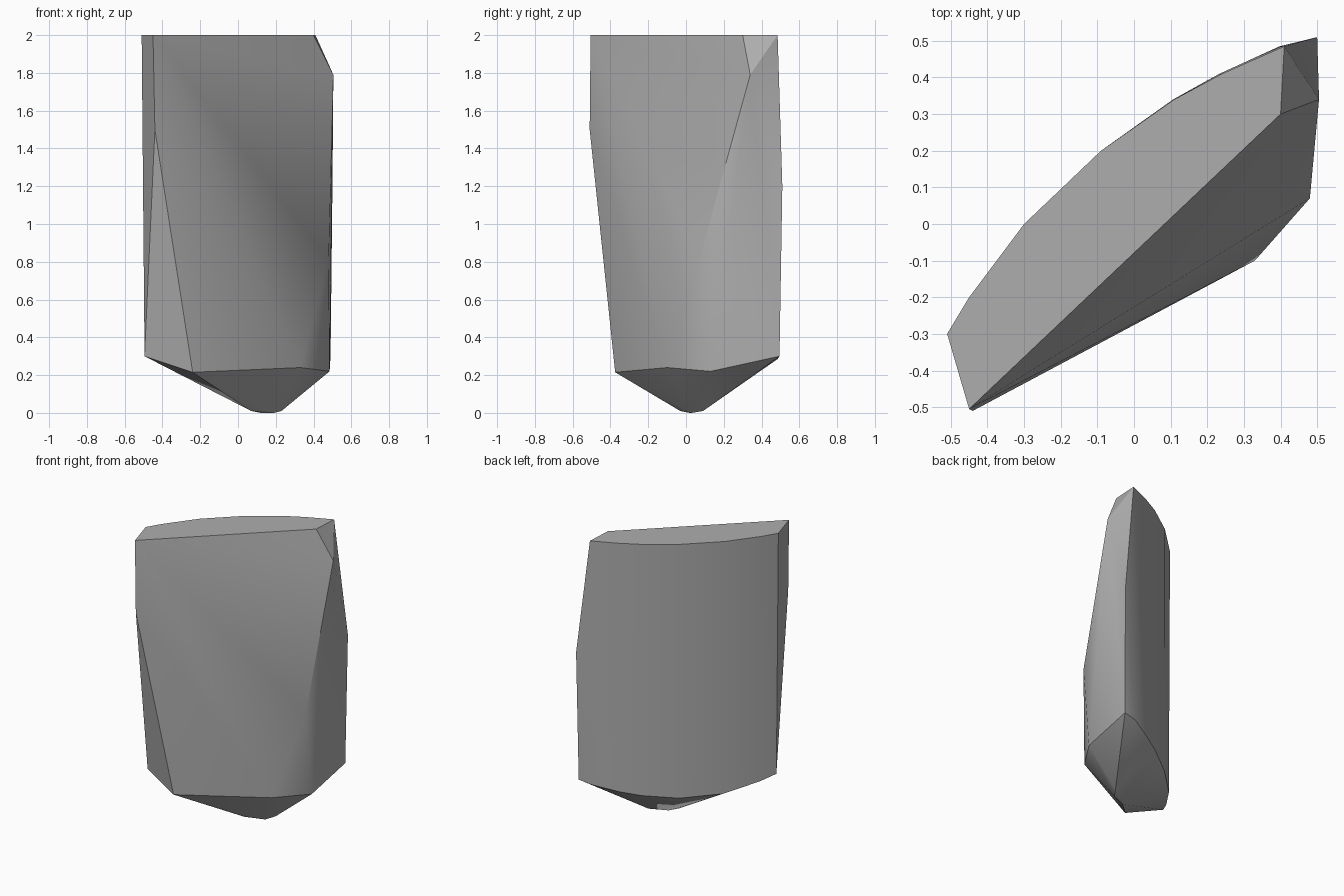
import bpy
import bmesh
import math

cube = bpy.data.objects.get("Cube")
if cube:
    bpy.data.objects.remove(cube, do_unlink=True)

# Curved back outline: x, y, bottom height
back = [(-.51, -.30, .30), (-.45, -.20, .27), (-.30, 0, .22), (-.09, .20, .21),
        (.11, .34, .23), (.24, .41, .25), (.41, .485, .285)]
points = [(x, y, 2) for x, y, z in back]
points += [(x * .97, y, z) for x, y, z in back]

# Chipped right edge
points += [(.40, .30, 2), (.505, .34, 1.79), (.50, .51, 1.2),
           (.49, .495, .30), (.48, .07, .81), (.485, .13, .22)]
# Sloping front
points += [(-.45, -.505, 2), (-.44, -.51, 1.5), (-.24, -.375, .215), (.33, -.10, .24)]
# Blunt bottom tip
points += [(.07, -.03, .01), (.12, .02, 0), (.19, .03, 0), (.23, .09, .01)]

# Wrap the points into one chipped stone slab
bm = bmesh.new()
for p in points:
    bm.verts.new(p)
hull = bmesh.ops.convex_hull(bm, input=bm.verts[:])
loose = {g for g in hull["geom_interior"] + hull["geom_unused"]
         if isinstance(g, bmesh.types.BMVert)}
bmesh.ops.delete(bm, geom=list(loose), context="VERTS")
bmesh.ops.dissolve_limit(bm, angle_limit=math.radians(1),
                         verts=bm.verts[:], edges=bm.edges[:])
bmesh.ops.recalc_face_normals(bm, faces=bm.faces[:])
mesh = bpy.data.meshes.new("stone_slab")
bm.to_mesh(mesh)
bm.free()
slab = bpy.data.objects.new("stone_slab", mesh)
bpy.context.collection.objects.link(slab)

# Plain grey stone
stone = bpy.data.materials.new("grey_stone")
stone.use_nodes = True
colour = (.42, .42, .42, 1)
stone.diffuse_color = colour
stone.node_tree.nodes["Principled BSDF"].inputs["Base Color"].default_value = colour
mesh.materials.append(stone)

# Soft shading on the gentle faces, crisp chipped edges
bpy.ops.object.select_all(action="DESELECT")
slab.select_set(True)
bpy.context.view_layer.objects.active = slab
bpy.ops.object.shade_smooth_by_angle(angle=math.radians(30))
